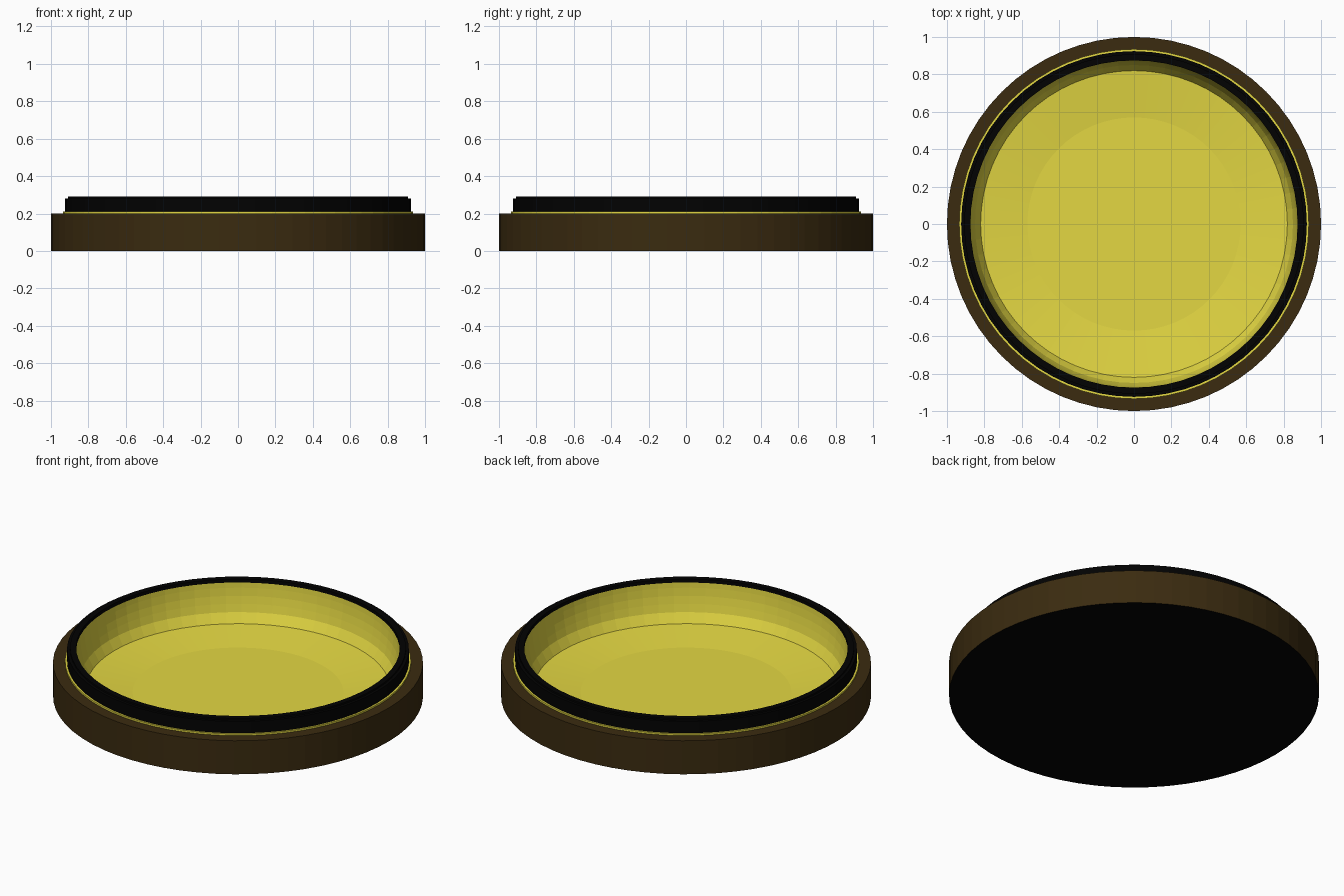
import bpy, bmesh, math

if "Cube" in bpy.data.objects:
    bpy.data.objects.remove(bpy.data.objects["Cube"])

SEGMENTS = 64


def material(name, rgb):
    m = bpy.data.materials.new(name)
    m.diffuse_color = (*rgb, 1)
    m.use_nodes = True
    m.node_tree.nodes["Principled BSDF"].inputs["Base Color"].default_value = m.diffuse_color
    return m


brown = material("brown", (0.043, 0.024, 0.005))
black = material("black", (0.0006, 0.0006, 0.0006))
yellow = material("yellow", (0.77, 0.68, 0.055))


def lathe(name, profile, mats, closed=False):
    """Spin an (r, z) profile around the z axis; r = 0 closes to a pole."""
    bm = bmesh.new()
    rings = []
    for r, z in profile:
        if r == 0:
            rings.append([bm.verts.new((0, 0, z))] * SEGMENTS)
        else:
            rings.append([bm.verts.new((r * math.cos(math.tau * i / SEGMENTS),
                                        r * math.sin(math.tau * i / SEGMENTS), z))
                          for i in range(SEGMENTS)])
    pairs = list(zip(rings, rings[1:]))
    if closed:
        pairs.append((rings[-1], rings[0]))
    for a, b in pairs:
        for i in range(SEGMENTS):
            j = (i + 1) % SEGMENTS
            bm.faces.new(dict.fromkeys((a[i], a[j], b[j], b[i])))
    bmesh.ops.recalc_face_normals(bm, faces=bm.faces)
    mesh = bpy.data.meshes.new(name)
    bm.to_mesh(mesh)
    bm.free()
    for m in mats:
        mesh.materials.append(m)
    obj = bpy.data.objects.new(name, mesh)
    bpy.context.collection.objects.link(obj)
    return obj


# Round brown housing with a black underside
base = lathe("base", [(0, 0), (1, 0), (1, 0.2), (0.93, 0.2), (0.93, 0.008), (0, 0.008)],
             [brown, black])
for face in base.data.polygons:
    if face.normal.z < -0.9:
        face.material_index = 1

# Yellow dish: nearly flat floor, steep curved wall, thin lip showing around the rim
lathe("dish", [(0, 0.024), (0.57, 0.024), (0.82, 0.05), (0.85, 0.105),
               (0.86, 0.15), (0.868, 0.194), (0.873, 0.24), (0.876, 0.285),
               (0.89, 0.285), (0.89, 0.21), (0.935, 0.21), (0.935, 0.19),
               (0.89, 0.014), (0, 0.014)], [yellow])

# Black raised rim with a small step at the top
lathe("rim", [(0.875, 0.205), (0.924, 0.205), (0.924, 0.28), (0.908, 0.28),
              (0.908, 0.29), (0.875, 0.29)], [black], closed=True)
